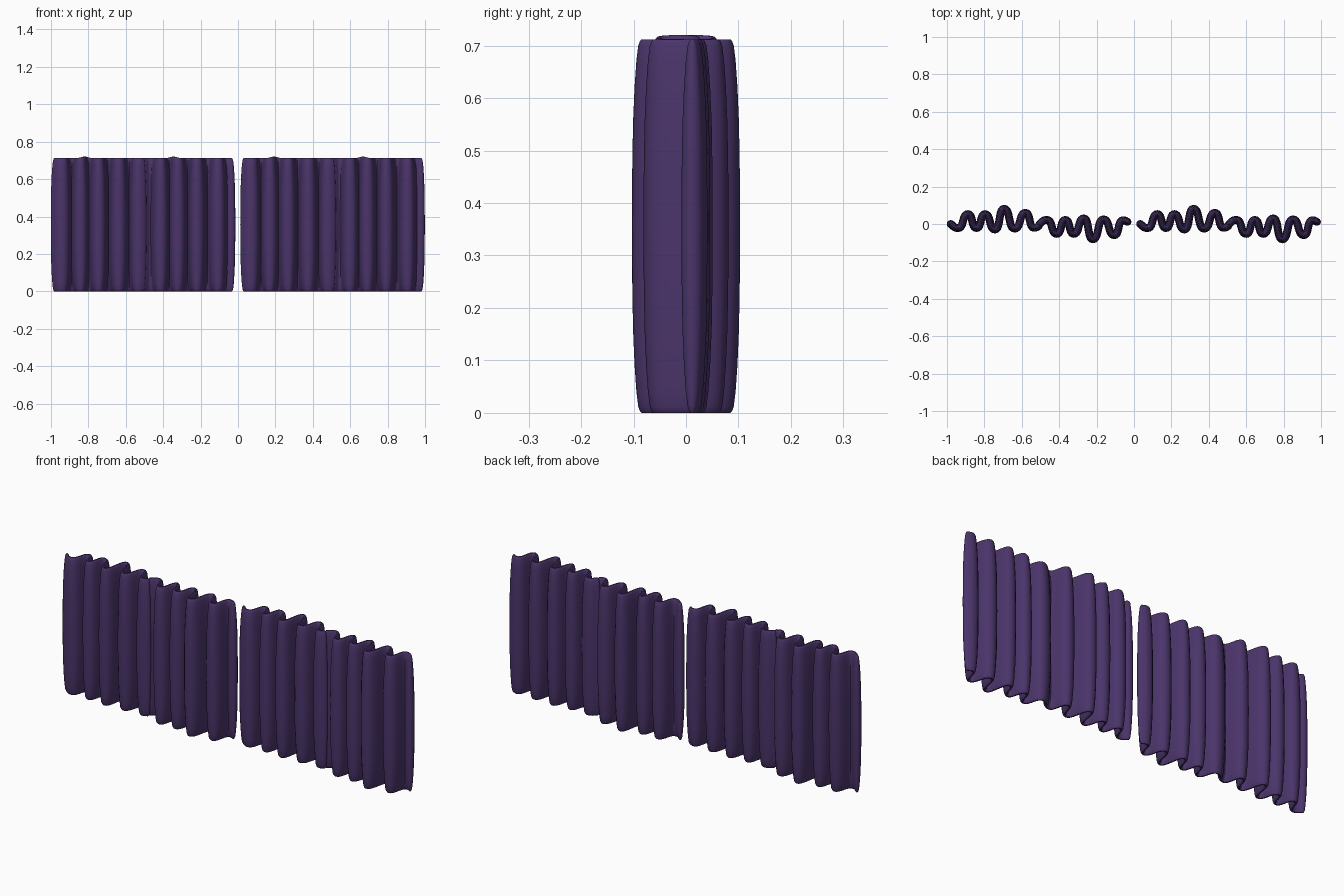
import bpy
import bmesh
import math
from mathutils import Vector
from mathutils.geometry import interpolate_bezier

cube = bpy.data.objects.get("Cube")
if cube:
    bpy.data.objects.remove(cube)

fabric = bpy.data.materials.new("purple fabric")
fabric.use_nodes = True
color = (0.07, 0.035, 0.145, 1)
fabric.diffuse_color = color
bsdf = fabric.node_tree.nodes["Principled BSDF"]
bsdf.inputs["Base Color"].default_value = color
bsdf.inputs["Roughness"].default_value = 0.9

HEIGHT = 0.712

# Fold crests and troughs along one cloth width, seen from above
FOLDS = [(-.98, 0), (-.94, -.022), (-.888, .053), (-.842, -.022),
         (-.797, .053), (-.743, -.03), (-.695, .082), (-.638, -.025),
         (-.58, .06), (-.535, -.02), (-.51, -.012)]

# Half thickness of the cloth by height, hem to middle
HEM = [(0, .003), (.004, .006), (.012, .009), (.04, .0125),
       (.09, .016), (.16, .019), (.25, .0205)]
LEVELS = HEM + [(HEIGHT / 2, .021)] + [(HEIGHT - z, h) for z, h in reversed(HEM)]


def fold_path():
    """Smooth centre line with level tangents at every crest and trough."""
    points = []
    last = len(FOLDS) - 2
    for i, (a, b) in enumerate(zip(FOLDS, FOLDS[1:])):
        a, b = Vector((*a, 0)), Vector((*b, 0))
        reach = Vector(((b.x - a.x) * 0.62, 0, 0))
        start = a.lerp(b, 0.3) if i == 0 else a + reach
        end = a.lerp(b, 0.7) if i == last else b - reach
        points += interpolate_bezier(a, start, end, b, 13)[:-1]
    return points + [Vector((*FOLDS[-1], 0))]


def stations():
    """Centre, tangent, end offset and width factor, with rounded ends."""
    path = fold_path()
    result = []
    for i, p in enumerate(path):
        t = (path[min(i + 1, len(path) - 1)] - path[max(i - 1, 0)]).normalized()
        result.append((p, t, 0, 1))
    angles = [math.radians(a) for a in (30, 60, 82)]
    first, final = result[0], result[-1]
    head = [(first[0], first[1], -math.sin(a), math.cos(a)) for a in reversed(angles)]
    tail = [(final[0], final[1], math.sin(a), math.cos(a)) for a in angles]
    return head + result + tail


def make_cloth(name, shift, flip):
    bm = bmesh.new()
    rows = []
    for z, h in LEVELS:
        row = []
        for p, t, along, wide in stations():
            n = Vector((-t.y, t.x, 0))
            # slight rise of the upper hem
            rise = 0.008 * math.exp(-((p.x + 0.82) / 0.025) ** 2) * (z / HEIGHT) ** 8
            pair = []
            for side in (1, -1):
                v = p + t * along * h + n * side * wide * h
                pair.append(bm.verts.new((v.x + shift, v.y * flip, z + rise)))
            row.append(pair)
        rows.append(row)
    count = len(rows[0])
    # Front and back surfaces and the end strips
    for low, high in zip(rows, rows[1:]):
        for i in range(count - 1):
            for s in (0, 1):
                bm.faces.new((low[i][s], low[i + 1][s], high[i + 1][s], high[i][s]))
        for i in (0, count - 1):
            bm.faces.new((low[i][0], low[i][1], high[i][1], high[i][0]))
    # Hems
    for row in (rows[0], rows[-1]):
        for a, b in zip(row, row[1:]):
            bm.faces.new((a[0], b[0], b[1], a[1]))
    bmesh.ops.recalc_face_normals(bm, faces=bm.faces[:])
    mesh = bpy.data.meshes.new(name)
    bm.to_mesh(mesh)
    bm.free()
    mesh.materials.append(fabric)
    obj = bpy.data.objects.new(name, mesh)
    bpy.context.collection.objects.link(obj)
    return obj


# Two curtains, each of two overlapping widths with opposite folds
bpy.ops.object.select_all(action='DESELECT')
for side, base in (("right", 0), ("left", 1.013)):
    for part, shift, flip in (("outer" if base == 0 else "inner", 0, 1),
                              ("inner" if base == 0 else "outer", 0.475, -1)):
        cloth = make_cloth(f"{side}_curtain_{part}_width", base + shift, flip)
        cloth.select_set(True)
        bpy.context.view_layer.objects.active = cloth
bpy.ops.object.shade_smooth_by_angle(angle=math.radians(50))
